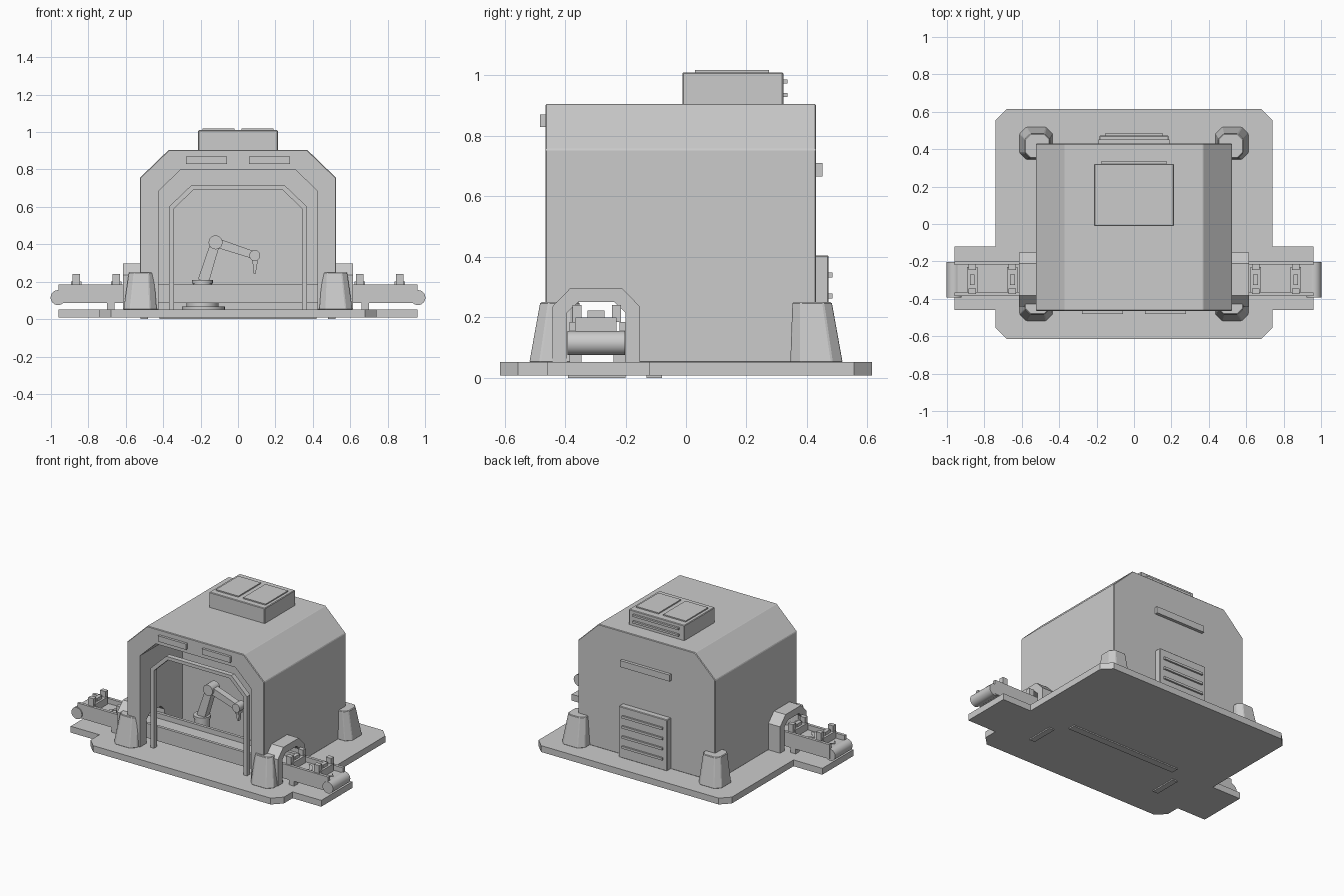
import bpy, bmesh, math
from mathutils import Vector

if "Cube" in bpy.data.objects:
    bpy.data.objects.remove(bpy.data.objects["Cube"])

grey = bpy.data.materials.new("plain_grey")
grey.diffuse_color = (0.6, 0.6, 0.6, 1)
grey.use_nodes = True
grey.node_tree.nodes["Principled BSDF"].inputs["Base Color"].default_value = grey.diffuse_color


def finish(name, bm, bevel=0.0):
    bmesh.ops.recalc_face_normals(bm, faces=bm.faces)
    me = bpy.data.meshes.new(name)
    bm.to_mesh(me)
    bm.free()
    me.materials.append(grey)
    ob = bpy.data.objects.new(name, me)
    bpy.context.collection.objects.link(ob)
    if bevel:
        m = ob.modifiers.new("bevel", 'BEVEL')
        m.width, m.segments = bevel, 1
    return ob


def loft(name, low, high, bevel=0.0):
    """Solid between two matching point loops."""
    bm = bmesh.new()
    a = [bm.verts.new(p) for p in low]
    b = [bm.verts.new(p) for p in high]
    n = len(a)
    bm.faces.new(a)
    bm.faces.new(b)
    for i in range(n):
        j = (i + 1) % n
        bm.faces.new((a[i], a[j], b[j], b[i]))
    return finish(name, bm, bevel)


def prism(name, pts, axis, lo, hi, bevel=0.0):
    """Extrude a 2D profile along one axis."""
    def at(p, t):
        q = list(p)
        q.insert(axis, t)
        return q
    return loft(name, [at(p, lo) for p in pts], [at(p, hi) for p in pts], bevel)


def box(name, x0, x1, y0, y1, z0, z1, bevel=0.0):
    return prism(name, [(x0, y0), (x1, y0), (x1, y1), (x0, y1)], 2, z0, z1, bevel)


def rod(name, p, q, r, sides=24):
    p, q = Vector(p), Vector(q)
    bm = bmesh.new()
    bmesh.ops.create_cone(bm, cap_ends=True, segments=sides, radius1=r, radius2=r, depth=(q - p).length)
    ob = finish(name, bm)
    ob.location = (p + q) / 2
    ob.rotation_euler = (q - p).to_track_quat('Z', 'Y').to_euler()
    bpy.context.view_layer.objects.active = ob
    ob.select_set(True)
    bpy.ops.object.shade_smooth_by_angle(angle=math.radians(35))
    ob.select_set(False)
    return ob


def arch(half, shoulder, top_half, top, foot, mid=0.0):
    return [(mid - half, foot), (mid - half, shoulder), (mid - top_half, top),
            (mid + top_half, top), (mid + half, shoulder), (mid + half, foot)]


def arch_frame(name, outer, inner, axis, lo, hi, bevel=0.0):
    """Open arch: outer loop joined to the inner loop at the feet."""
    return prism(name, outer + inner[::-1], axis, lo, hi, bevel)


def cut(ob, cutter):
    cutter.hide_render = True
    m = ob.modifiers.new("cut", 'BOOLEAN')
    m.operation, m.solver, m.object = 'DIFFERENCE', 'EXACT', cutter


# Base slab with clipped corners and conveyor tabs
right = [(0.68, -0.615), (0.74, -0.555), (0.74, -0.46), (0.96, -0.46),
         (0.96, -0.12), (0.74, -0.12), (0.74, 0.555), (0.68, 0.615)]
prism("base_slab", right + [(-x, y) for x, y in right[::-1]], 2, 0.008, 0.052)
box("underside_strip", -0.42, 0.42, -0.13, -0.08, 0, 0.01)

# Housing: chamfered block, hollow bay at the front, tunnels at the sides
housing = prism("housing", arch(0.525, 0.755, 0.37, 0.905, 0.05), 1, -0.465, 0.43, 0.004)
bay = prism("bay_cutter", arch(0.425, 0.685, 0.305, 0.80, 0.0), 1, -0.6, 0.0)
MID = -0.297
tunnel_in = arch(0.097, 0.215, 0.06, 0.25, 0.04, MID)
tunnel = prism("tunnel_cutter", tunnel_in, 0, -0.8, 0.8)
cut(housing, bay)
cut(housing, tunnel)
bpy.context.view_layer.update()
dg = bpy.context.evaluated_depsgraph_get()
mesh = bpy.data.meshes.new_from_object(housing.evaluated_get(dg))
housing.modifiers.clear()
housing.data = mesh
for c in (bay, tunnel):
    bpy.data.objects.remove(c)

# Inner door frame
arch_frame("door_frame", arch(0.37, 0.60, 0.25, 0.715, 0.05),
           arch(0.343, 0.59, 0.237, 0.692, 0.05), 1, -0.43, -0.395)

# Roof unit with panels and rear fins
box("roof_unit", -0.213, 0.213, -0.012, 0.322, 0.90, 1.01, 0.004)
for z in (0.935, 0.98):
    box("roof_fin", -0.175, 0.175, 0.32, 0.336, z - 0.007, z + 0.007)

# Rear vent with louvers, rear light bar
box("rear_vent", -0.185, 0.185, 0.425, 0.472, 0.05, 0.405, 0.004)
for i in range(4):
    z = 0.13 + 0.07 * i
    box("vent_louver", -0.155, 0.155, 0.47, 0.484, z - 0.008, z + 0.008)
box("rear_light_bar", -0.19, 0.19, 0.428, 0.451, 0.665, 0.71)

# Conveyor belt and side rails
box("belt", -0.965, 0.965, -0.375, -0.215, 0.085, 0.15)
for y in (-0.385, -0.22):
    box("belt_rail", -0.96, 0.96, y, y + 0.02, 0.085, 0.185)


def octagon(x0, x1, y0, y1, c, z):
    return [(x0 + c, y0, z), (x1 - c, y0, z), (x1, y0 + c, z), (x1, y1 - c, z),
            (x1 - c, y1, z), (x0 + c, y1, z), (x0, y1 - c, z), (x0, y0 + c, z)]


for s in (-1, 1):
    def sbox(name, x0, x1, *rest):
        return box(name, min(s * x0, s * x1), max(s * x0, s * x1), *rest)

    # Roof panels, front lights, underside marks
    sbox("roof_panel", 0.018, 0.19, 0.03, 0.275, 1.008, 1.018)
    sbox("front_light", 0.06, 0.277, -0.482, -0.462, 0.83, 0.87)
    sbox("underside_mark", 0.48, 0.52, -0.39, -0.20, 0, 0.01)

    # Tunnel cover
    lo, hi = sorted((s * 0.515, s * 0.615))
    arch_frame("tunnel_cover", arch(0.145, 0.235, 0.085, 0.297, 0.05, MID),
               tunnel_in, 0, lo, hi)

    # End roller and belt legs
    rod("end_roller", (s * 0.962, -0.392, 0.115), (s * 0.962, -0.202, 0.115), 0.04)
    for y in (-0.385, -0.24):
        sbox("belt_leg", 0.66, 0.70, y, y + 0.04, 0.05, 0.09)

    # Part carriers: crossbar, two posts, centre block
    for x in (0.65, 0.865):
        sbox("carrier_bar", x - 0.028, x + 0.028, -0.365, -0.23, 0.15, 0.20)
        for y in (-0.375, -0.245):
            sbox("carrier_post", x - 0.02, x + 0.02, y, y + 0.03, 0.185, 0.24)
        sbox("carrier_centre", x - 0.013, x + 0.013, -0.325, -0.27, 0.20, 0.222)

    # Direction arrows on the belt
    for x, k in ((0.75, 1.0), (0.925, 0.45)):
        pts = [(-0.035, -0.055), (-0.012, -0.055), (0.03, 0), (-0.012, 0.055), (-0.035, 0.055), (0.007, 0)]
        prism("belt_arrow", [(s * (x + px * k), MID + py * k) for px, py in pts], 2, 0.149, 0.154)

    # Tapered corner piers
    for t in (-1, 1):
        low = octagon(0.435, 0.612, 0.345, 0.518, 0.035, 0.05)
        high = octagon(0.45, 0.583, 0.352, 0.482, 0.028, 0.25)
        loft("corner_pier", [(s * x, t * y, z) for x, y, z in low],
             [(s * x, t * y, z) for x, y, z in high], 0.004)

# Robot arm
Y = -0.12
rod("arm_floor_plate", (-0.185, Y, 0.05), (-0.185, Y, 0.068), 0.115, 32)
rod("arm_pedestal_foot", (-0.19, Y, 0.068), (-0.19, Y, 0.085), 0.085, 32)
rod("arm_pedestal", (-0.19, Y, 0.085), (-0.19, Y, 0.19), 0.05)
rod("arm_turntable", (-0.19, Y, 0.19), (-0.19, Y, 0.21), 0.055)


def limb(name, a, b, wa, wb, depth):
    a, b = Vector(a), Vector(b)
    d = (b - a).normalized()
    n = Vector((-d.y, d.x))
    prism(name, [a + n * wa, b + n * wb, b - n * wb, a - n * wa], 1, Y - depth, Y + depth)


limb("upper_arm", (-0.185, 0.205), (-0.12, 0.41), 0.03, 0.025, 0.026)
limb("forearm", (-0.12, 0.41), (0.09, 0.34), 0.025, 0.02, 0.023)
rod("elbow_joint", (-0.12, Y - 0.04, 0.41), (-0.12, Y + 0.04, 0.41), 0.037)
rod("wrist_joint", (0.09, Y - 0.032, 0.34), (0.09, Y + 0.032, 0.34), 0.029)
limb("tool_body", (0.09, 0.34), (0.09, 0.295), 0.015, 0.013, 0.02)
limb("tool_tip", (0.09, 0.30), (0.09, 0.245), 0.011, 0.006, 0.012)
